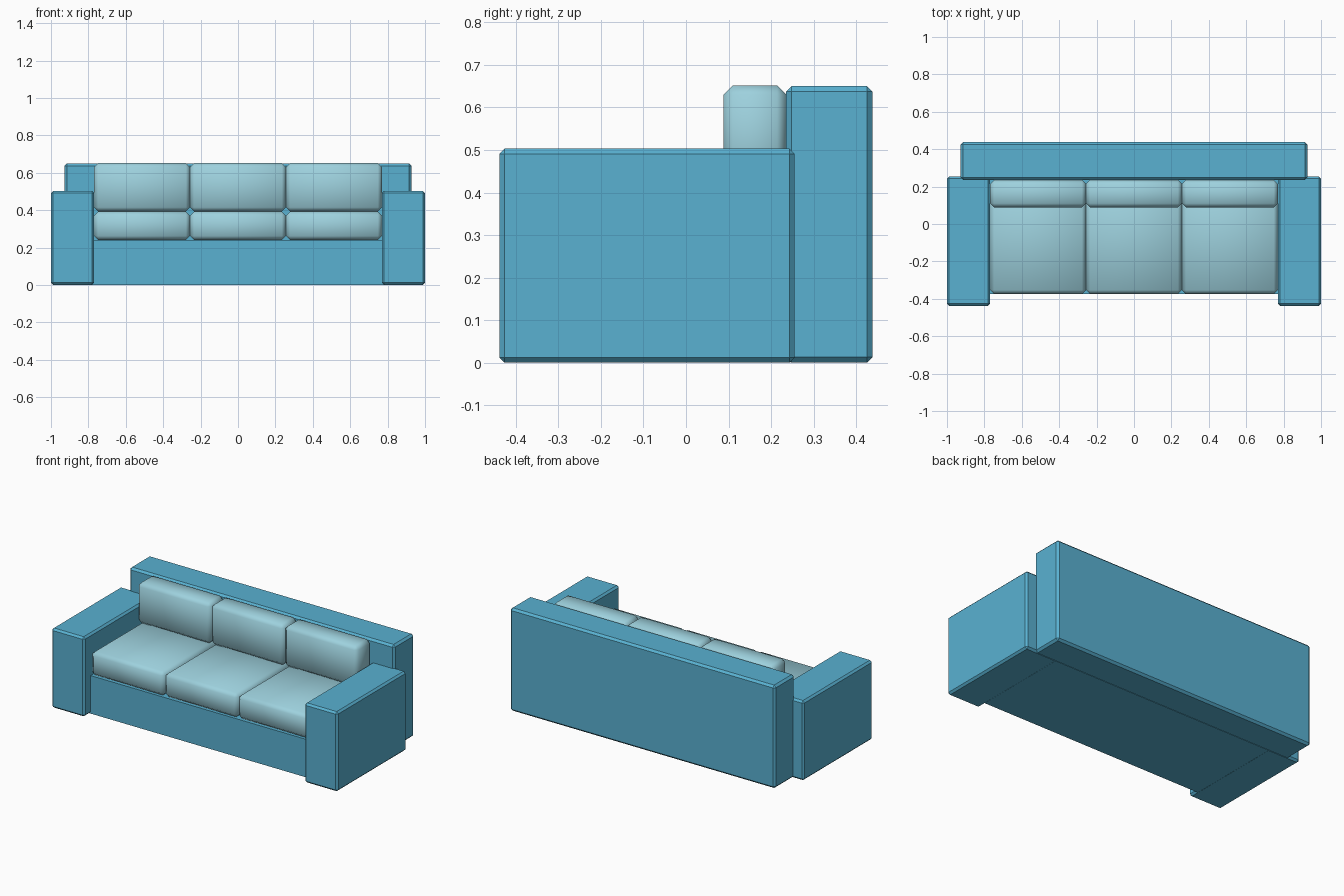
import bpy

cube = bpy.data.objects.get("Cube")
if cube:
    bpy.data.objects.remove(cube, do_unlink=True)


def material(name, rgb):
    mat = bpy.data.materials.new(name)
    mat.use_nodes = True
    mat.diffuse_color = (*rgb, 1)
    mat.node_tree.nodes["Principled BSDF"].inputs["Base Color"].default_value = (*rgb, 1)
    return mat


frame_blue = material("frame_blue", (0.10, 0.44, 0.64))
cushion_blue = material("cushion_pale_blue", (0.34, 0.64, 0.73))


def block(name, x, y, z, mat, chamfer=0, smooth=False):
    """Box spanning the given (min, max) ranges with a one-step chamfer."""
    spans = (x, y, z)
    bpy.ops.mesh.primitive_cube_add(size=1, location=[(a + b) / 2 for a, b in spans])
    obj = bpy.context.object
    obj.name = name
    obj.scale = [b - a for a, b in spans]
    bpy.ops.object.transform_apply(location=False, rotation=False, scale=True)
    obj.data.materials.append(mat)
    if chamfer:
        bevel = obj.modifiers.new("chamfer", "BEVEL")
        bevel.width = chamfer
        bevel.segments = 1
    if smooth:
        bpy.ops.object.shade_smooth()
    return obj


# Frame: base, backrest and two arms
block("base", (-0.78, 0.78), (-0.373, 0.245), (0, 0.24), frame_blue)
block("backrest", (-0.927, 0.927), (0.235, 0.438), (0, 0.65), frame_blue, 0.013)
block("right_arm", (-1, -0.769), (-0.438, 0.255), (0, 0.503), frame_blue, 0.012)
block("left_arm", (0.769, 1), (-0.438, 0.255), (0, 0.503), frame_blue, 0.012)

# Three seat cushions and three back cushions
width = 0.513
for i, side in enumerate(("right", "middle", "left")):
    x = ((i - 1.5) * width, (i - 0.5) * width)
    block(side + "_seat_cushion", x, (-0.375, 0.235), (0.24, 0.393),
          cushion_blue, 0.022, True)
    block(side + "_back_cushion", x, (0.088, 0.236), (0.393, 0.652),
          cushion_blue, 0.022, True)
